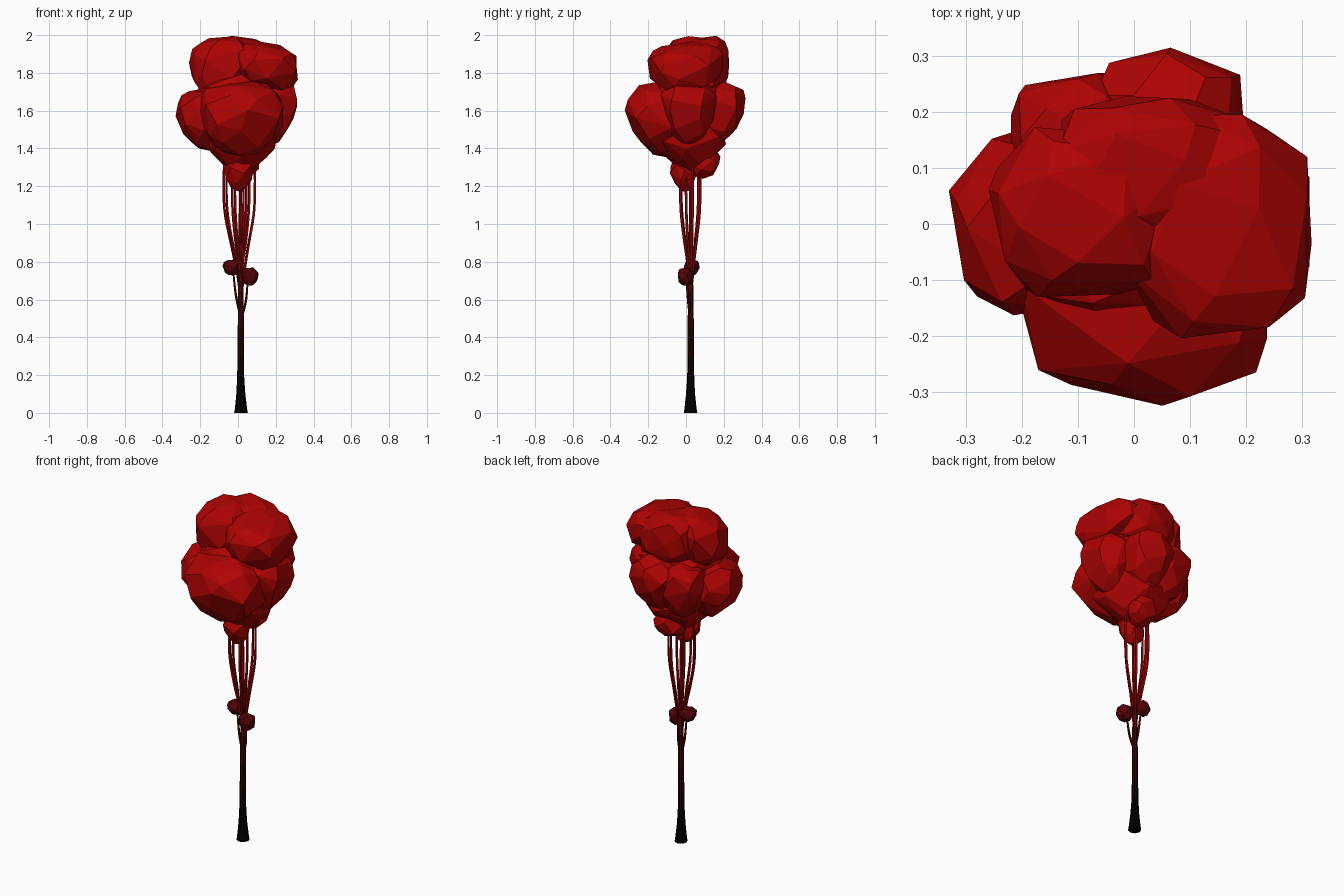
import bpy, bmesh, math, random
from mathutils import Vector

if "Cube" in bpy.data.objects:
    bpy.data.objects.remove(bpy.data.objects["Cube"], do_unlink=True)


def material(name, rgb):
    m = bpy.data.materials.new(name)
    m.use_nodes = True
    m.diffuse_color = (*rgb, 1)
    m.node_tree.nodes["Principled BSDF"].inputs["Base Color"].default_value = (*rgb, 1)
    return m


foliage = material("foliage red", (0.43, 0.001, 0.001))
clump = material("dark clump red", (0.085, 0.001, 0.002))
# Bark darkens towards the ground
bark = [material("bark black", (0, 0, 0)),
        material("bark charcoal", (0.006, 0.0005, 0.0005)),
        material("bark deep maroon", (0.02, 0.0005, 0.001)),
        material("bark maroon", (0.05, 0.001, 0.001)),
        material("bark dark red", (0.13, 0.001, 0.001)),
        material("branch red", (0.26, 0.001, 0.001)),
        material("branch bright red", (0.4, 0.001, 0.001))]
BANDS = (0.18, 0.32, 0.46, 0.63, 0.78, 0.93)


def finish(name, bm, mats):
    bmesh.ops.recalc_face_normals(bm, faces=bm.faces)
    me = bpy.data.meshes.new(name)
    bm.to_mesh(me)
    bm.free()
    for m in mats:
        me.materials.append(m)
    ob = bpy.data.objects.new(name, me)
    bpy.context.collection.objects.link(ob)
    return ob


def blob(name, centre, radii, lean=(0, 0), taper=0.0, tilt=(0, 0), seed=1, count=34, mat=foliage, box=0.8):
    """Faceted lobe: hull of jittered points, leaning, tapering downwards and tilted on top."""
    rng = random.Random(seed)
    bm = bmesh.new()
    for i in range(count):
        z = 1 - 2 * (i + 0.5) / count
        a = i * 2.39996 + rng.uniform(-0.3, 0.3)
        r = math.sqrt(1 - z * z)
        d = Vector((r * math.cos(a), r * math.sin(a), z))
        d *= rng.uniform(0.97, 1.08)
        d = Vector([math.copysign(abs(c) ** box, c) for c in d])
        k = 1 + taper * min(d.z, 0)
        bm.verts.new((centre[0] + radii[0] * d.x * k + lean[0] * d.z,
                      centre[1] + radii[1] * d.y * k + lean[1] * d.z,
                      centre[2] + radii[2] * d.z + tilt[0] * d.x + tilt[1] * d.y))
    hull = bmesh.ops.convex_hull(bm, input=bm.verts)
    loose = [v for v in hull["geom_interior"] if isinstance(v, bmesh.types.BMVert)]
    bmesh.ops.delete(bm, geom=loose, context='VERTS')
    bmesh.ops.dissolve_limit(bm, angle_limit=0.14, verts=bm.verts, edges=bm.edges)
    return finish(name, bm, [mat])


def tube(name, path, radii, sides=6, steps=6):
    """Smooth tapered tube through the path, coloured by height."""
    pts, rads = [], []
    n = len(path)
    P = [Vector(p) for p in path]
    for i in range(n - 1):
        p0, p1, p2, p3 = P[max(i - 1, 0)], P[i], P[i + 1], P[min(i + 2, n - 1)]
        for s in range(steps + (i == n - 2)):
            t = s / steps
            pts.append(0.5 * (2 * p1 + (p2 - p0) * t + (2 * p0 - 5 * p1 + 4 * p2 - p3) * t * t
                              + (3 * p1 - p0 - 3 * p2 + p3) * t ** 3))
            rads.append(radii[i] + (radii[i + 1] - radii[i]) * t)
    bm = bmesh.new()
    rings = []
    for i, p in enumerate(pts):
        axis = (pts[min(i + 1, len(pts) - 1)] - pts[max(i - 1, 0)]).normalized()
        if p.z == 0:
            axis = Vector((0, 0, 1))
        u = axis.cross(Vector((0, 1, 0))).normalized()
        w = axis.cross(u)
        rings.append([bm.verts.new(p + rads[i] * (u * math.cos(a) + w * math.sin(a)))
                      for a in (2 * math.pi * k / sides for k in range(sides))])
    for a, b in zip(rings, rings[1:]):
        for k in range(sides):
            bm.faces.new((a[k], a[(k + 1) % sides], b[(k + 1) % sides], b[k]))
    bm.faces.new(rings[0])
    bm.faces.new(rings[-1])
    for f in bm.faces:
        z = f.calc_center_median().z
        f.material_index = sum(z > b for b in BANDS)
    return finish(name, bm, bark)


# Trunk with flared foot
tube("trunk", [(0.016, 0.024, 0), (0.015, 0.024, 0.1), (0.014, 0.025, 0.22), (0.015, 0.025, 0.5),
               (0.015, 0.025, 0.8), (0.012, 0.025, 1.3)],
     [0.036, 0.024, 0.018, 0.016, 0.012, 0.007], sides=8)

# Slender branches spreading up into the canopy: x and y at the top, start height
tops = [(-0.075, 0.03, 0.72), (-0.06, 0.0, 0.76), (-0.03, 0.065, 0.78), (-0.015, -0.025, 0.7),
        (0.03, -0.03, 0.74), (0.045, 0.075, 0.72), (0.06, 0.0, 0.78), (0.09, 0.035, 0.7)]
for i, (x, y, z) in enumerate(tops):
    dx, dy = x - 0.015, y - 0.025
    path = [(0.015 + dx * f, 0.025 + dy * f, h)
            for f, h in ((0.05, z - 0.12), (0.16, z), (0.55, 0.89), (0.9, 1.04), (1, 1.16), (0.98, 1.36))]
    tube(f"branch_{i + 1}", path, [0.006, 0.008, 0.008, 0.0075, 0.007, 0.006], sides=5, steps=3)

# Two low clumps on short twigs
tube("right_twig", [(0.012, 0.025, 0.52), (-0.01, 0.025, 0.62), (-0.025, 0.028, 0.75)],
     [0.007, 0.007, 0.005], sides=5, steps=4)
tube("left_twig", [(0.018, 0.022, 0.5), (0.042, 0.012, 0.59), (0.052, 0.003, 0.7)],
     [0.007, 0.007, 0.005], sides=5, steps=4)
blob("right_clump", (-0.034, 0.03, 0.77), (0.05, 0.042, 0.044), taper=0.3, seed=4, count=22, mat=clump)
blob("left_clump", (0.062, -0.002, 0.72), (0.049, 0.046, 0.049), taper=0.3, seed=5, count=22, mat=clump)

# Canopy lobes: centre, radii, lean (sideways shift with height), taper, tilt
lobes = {
    "crown_lobe_left": ((0.15, 0.0, 1.83), (0.175, 0.205, 0.125), (0.01, 0.0), 0.2, (-0.03, 0.012)),
    "crown_lobe_right": ((-0.09, 0.02, 1.835), (0.17, 0.155, 0.155), (0.01, 0.01), 0.2, (0.01, 0.01)),
    "crown_lobe_back": ((0.03, 0.095, 1.845), (0.18, 0.135, 0.145), (0.0, 0.0), 0.0, (-0.02, 0.0)),
    "canopy_core": ((0.01, 0.01, 1.67), (0.24, 0.19, 0.14), (0.0, 0.0), 0.1, (0, 0)),
    "middle_lobe_front": ((0.01, -0.135, 1.55), (0.245, 0.18, 0.20), (0.0, -0.01), 0.45, (0, 0)),
    "middle_lobe_right": ((-0.18, 0.0, 1.55), (0.145, 0.17, 0.165), (-0.02, 0.0), 0.35, (0, 0)),
    "middle_lobe_left": ((0.175, 0.01, 1.59), (0.14, 0.155, 0.175), (0.025, 0.0), 0.35, (0, 0)),
    "middle_lobe_back": ((0.06, 0.18, 1.59), (0.145, 0.13, 0.16), (0.0, 0.02), 0.3, (0, 0)),
    "middle_lobe_back_right": ((-0.09, 0.15, 1.57), (0.13, 0.12, 0.17), (-0.02, 0.02), 0.3, (0, 0)),
    "neck": ((0.01, 0.02, 1.43), (0.21, 0.19, 0.16), (0.0, 0.0), 0.6, (0, 0)),
    "lower_lobe_back": ((0.03, 0.105, 1.315), (0.085, 0.08, 0.075), (0.0, 0.01), 0.2, (0, 0.01)),
    "lower_lobe_front": ((0.005, -0.015, 1.26), (0.08, 0.07, 0.095), (0.0, -0.01), 0.5, (0, 0)),
}
for i, (name, args) in enumerate(lobes.items()):
    blob(name, *args, seed=20 + i, count=22 if "lower" in name else 38, box=0.7 if "crown" in name else 0.82)
